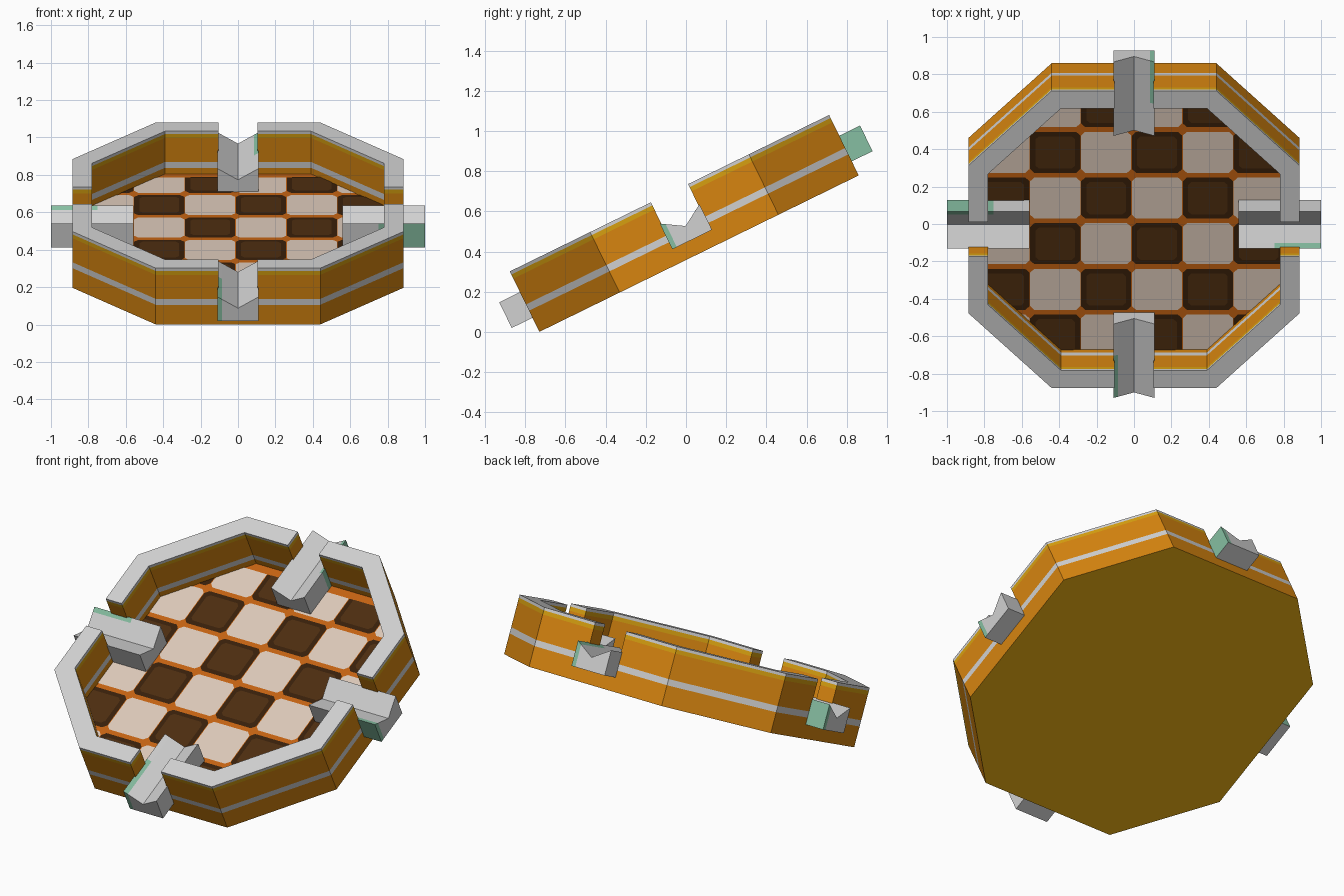
import bpy, bmesh, math
from mathutils import Matrix, Vector

if "Cube" in bpy.data.objects:
    bpy.data.objects.remove(bpy.data.objects["Cube"])

# Whole model is built flat, then tilted about x
TILT = Matrix.Translation((0, 0.065, 0.39)) @ Matrix.Rotation(math.radians(26.1), 4, 'X')
FLOOR, SILL, TOP = 0.08, 0.22, 0.335

COLOURS = {
    "light_grey": (0.64, 0.64, 0.64), "orange": (0.68, 0.235, 0.005),
    "ochre": (0.68, 0.35, 0.005), "patina_green": (0.24, 0.52, 0.36),
    "beige_tile": (0.72, 0.59, 0.49), "brown_tile": (0.075, 0.027, 0.005),
    "dark_brown_edge": (0.04, 0.014, 0.003), "rust_grout": (0.56, 0.125, 0.006),
}
NAMES = list(COLOURS)
MATS = []
for name, c in COLOURS.items():
    m = bpy.data.materials.new(name)
    m.diffuse_color = (*c, 1)
    m.use_nodes = True
    m.node_tree.nodes["Principled BSDF"].inputs["Base Color"].default_value = m.diffuse_color
    MATS.append(m)


def build(name, faces, matrix=Matrix(), solid=True):
    """Make an object from (colour, corner points) faces."""
    bm = bmesh.new()
    for colour, pts in faces:
        f = bm.faces.new([bm.verts.new(p) for p in pts])
        f.material_index = NAMES.index(colour)
    bmesh.ops.remove_doubles(bm, verts=bm.verts, dist=1e-5)
    if solid:
        bmesh.ops.recalc_face_normals(bm, faces=bm.faces)
    bm.transform(TILT @ matrix)
    me = bpy.data.meshes.new(name)
    bm.to_mesh(me)
    bm.free()
    for m in MATS:
        me.materials.append(m)
    ob = bpy.data.objects.new(name, me)
    bpy.context.collection.objects.link(ob)
    return ob


def at(poly, z):
    return [(x, y, z) for x, y in poly]


def sides(poly, z0, z1, colour):
    out = []
    for a, b in zip(poly, poly[1:] + poly[:1]):
        out.append((colour, [(*a, z0), (*b, z0), (*b, z1), (*a, z1)]))
    return out


def octagon(r, h):
    return [(-h, -r), (h, -r), (r, -h), (r, h), (h, r), (-h, r), (-r, h), (-r, -h)]


# Base slab with grout floor
outer = octagon(0.885, 0.44)
build("base_slab", sides(outer, 0, FLOOR, "orange")
      + [("ochre", at(outer, 0)), ("rust_grout", at(outer, FLOOR))])

# Four striped wall corners, leaving a notch in each straight side
N = 0.103
corner = [(N, -0.885), (0.44, -0.885), (0.885, -0.44), (0.885, -N),
          (0.78, -N), (0.78, -0.39), (0.39, -0.78), (N, -0.78)]
stripes = [(FLOOR, 0.117, "orange"), (0.117, 0.152, "light_grey"), (0.152, 0.295, "orange"),
           (0.295, 0.318, "ochre"), (0.318, TOP, "light_grey")]
wall = [f for z0, z1, c in stripes for f in sides(corner, z0, z1, c)]
wall += [("light_grey", at(corner, TOP)), ("orange", at(corner, FLOOR))]

# Grooved spouts with a patina patch on one outer side
profile = [(-0.11, 0.078), (-0.085, 0.078), (0.11, 0.078), (0.11, SILL),
           (0, 0.153), (-0.085, 0.205), (-0.11, SILL)]
stations = [0.56, 0.75, 1.0]
spout = []
for x0, x1 in zip(stations, stations[1:]):
    for i, a in enumerate(profile):
        b = profile[(i + 1) % len(profile)]
        green = i >= 5 and x0 > 0.7
        spout.append(("patina_green" if green else "light_grey",
                      [(x0, *a), (x1, *a), (x1, *b), (x0, *b)]))
for x, tint in ((stations[0], "light_grey"), (stations[-1], "patina_green")):
    spout.append(("light_grey", [(x, *p) for p in profile[1:6]]))
    spout.append((tint, [(x, *profile[i]) for i in (0, 1, 5, 6)]))

for k, side in enumerate(("right", "back", "left", "front")):
    turn = Matrix.Rotation(k * math.pi / 2, 4, 'Z')
    build("wall_corner_" + side, wall, turn)
    build("spout_" + side, spout, turn)


# Checkered floor tiles, clipped to the inside of the wall
def clip(poly):
    limits = [(sx, 0, 0.78) for sx in (1, -1)] + [(0, 1, 0.73), (0, -1, 0.78)]
    limits += [(sx, sy, 1.17) for sx in (1, -1) for sy in (1, -1)]
    for nx, ny, d in limits:
        res = []
        for a, b in zip(poly, poly[1:] + poly[:1]):
            da, db = nx * a[0] + ny * a[1] - d, nx * b[0] + ny * b[1] - d
            if da <= 0:
                res.append(a)
            if da * db < 0:
                t = da / (da - db)
                res.append((a[0] + t * (b[0] - a[0]), a[1] + t * (b[1] - a[1])))
        poly = res
    return poly


def tile(cx, cy, hx, hy, cut):
    return [(cx - hx + cut, cy - hy), (cx + hx - cut, cy - hy), (cx + hx, cy - hy + cut),
            (cx + hx, cy + hy - cut), (cx + hx - cut, cy + hy), (cx - hx + cut, cy + hy),
            (cx - hx, cy + hy - cut), (cx - hx, cy - hy + cut)]


P = 0.272
tiles = []
for i in range(-3, 3):
    for j in range(-3, 3):
        cx, cy = (i + 0.5) * P - 0.013, (j + 0.5) * P - 0.013
        dark = (i + j) % 2
        layers = [(0.134, 0.122, 0.022, 0.003, "dark_brown_edge" if dark else "beige_tile")]
        if dark:
            layers.append((0.106, 0.096, 0.018, 0.005, "brown_tile"))
        for hx, hy, cut, lift, colour in layers:
            poly = clip(tile(cx, cy, hx, hy, cut))
            if len(poly) > 2:
                tiles.append((colour, at(poly, FLOOR + lift)))
build("floor_tiles", tiles, solid=False)
